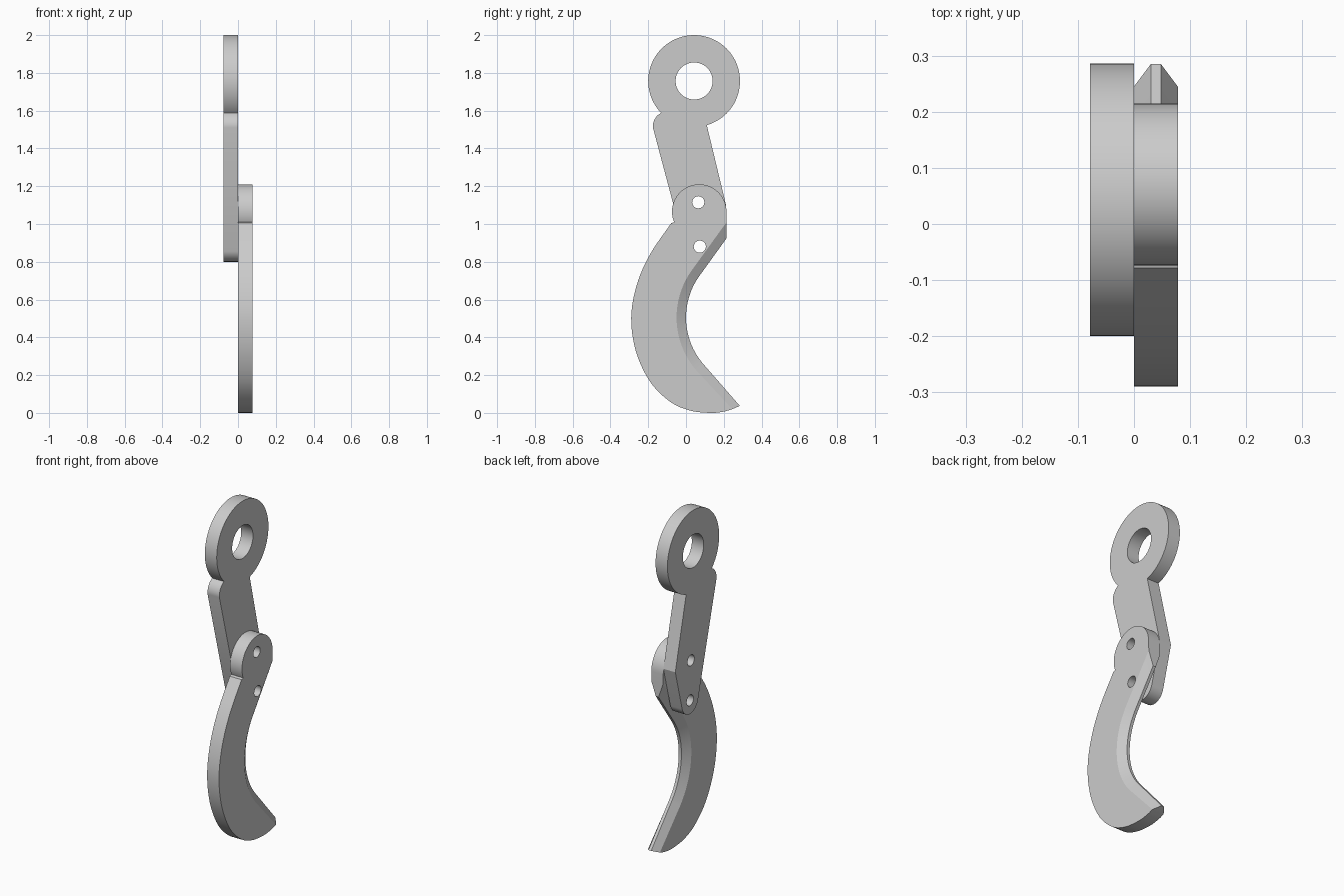
import bpy, bmesh
from math import sin, cos, radians
from mathutils import Vector

old = bpy.data.objects.get("Cube")
if old:
    bpy.data.objects.remove(old, do_unlink=True)

steel = bpy.data.materials.new("grey_steel")
steel.use_nodes = True
GREY = (0.6, 0.6, 0.6, 1)
steel.diffuse_color = GREY
steel.node_tree.nodes["Principled BSDF"].inputs["Base Color"].default_value = GREY

THICK = 0.078
PIVOTS = [(0.065, 1.115), (0.073, 0.88)]


def arc(centre, r, start, end, n):
    """Points (y, z) along a circular arc, angles in degrees."""
    angles = [radians(start + (end - start) * i / n) for i in range(n + 1)]
    return [(centre[0] + r * cos(a), centre[1] + r * sin(a)) for a in angles]


def spline(points, n=6):
    """Smooth curve through the points (Catmull-Rom)."""
    p = [Vector(q) for q in points]
    p = [2 * p[0] - p[1]] + p + [2 * p[-1] - p[-2]]
    out = []
    for a, b, c, d in zip(p, p[1:], p[2:], p[3:]):
        for i in range(n):
            t = i / n
            out.append((b * 2 + (c - a) * t + (a * 2 - b * 5 + c * 4 - d) * t * t
                        + (b * 3 - a - c * 3 + d) * t ** 3) / 2)
    return [tuple(q) for q in out] + [tuple(points[-1])]


def layer(bm, points, x):
    return [bm.verts.new((x, y, z)) for y, z in points]


def strip(bm, a, b):
    """Quads between two equally long rows of vertices."""
    for i in range(len(a) - 1):
        bm.faces.new((a[i], a[i + 1], b[i + 1], b[i]))


def finish(bm, name, holes):
    """Turn the solid into an object and drill its round holes."""
    bmesh.ops.recalc_face_normals(bm, faces=bm.faces)
    mesh = bpy.data.meshes.new(name)
    bm.to_mesh(mesh)
    bm.free()
    obj = bpy.data.objects.new(name, mesh)
    bpy.context.collection.objects.link(obj)
    mesh.materials.append(steel)
    for i, (y, z, r) in enumerate(holes):
        bpy.ops.mesh.primitive_cylinder_add(vertices=48, radius=r, depth=0.5,
                                            location=(0, y, z), rotation=(0, radians(90), 0))
        cutter = bpy.context.object
        cutter.name = f"{name}_drill_{i + 1}"
        cutter.data.materials.append(steel)
        mod = obj.modifiers.new(f"hole_{i + 1}", 'BOOLEAN')
        mod.object = cutter
        mod.solver = 'EXACT'
        bpy.ops.object.select_all(action='DESELECT')
        obj.select_set(True)
        bpy.context.view_layer.objects.active = obj
        bpy.ops.object.modifier_apply(modifier=mod.name)
        bpy.data.objects.remove(cutter, do_unlink=True)
    bpy.ops.object.shade_smooth_by_angle(angle=radians(25))


# Ring arm: eye ring, shoulder and tapered shank in one plate
outline = arc((0.043, 1.757), 0.243, -74, 224, 72)
outline += [(-0.152, 1.575), (-0.168, 1.552), (-0.175, 1.53), (-0.175, 1.51)]
outline += arc((0.073, 0.877), 0.077, 195, 345, 24)
outline += [(0.212, 1.1)]
bm = bmesh.new()
near, far = layer(bm, outline, -THICK), layer(bm, outline, 0)
bm.faces.new(near)
bm.faces.new(far)
strip(bm, near + near[:1], far + far[:1])
finish(bm, "ring_arm", [(0.043, 1.757, 0.098)] + [(y, z, 0.032) for y, z in PIVOTS])

# Hooked blade: rounded head, curved back, double-bevelled inner edge
edge = [(0.215, 0.925)] + arc((0.377, 0.505), 0.377, 144, 220.5, 28) + [(0.285, 0.037)]
bevel = [(0.215, 1.01)] + arc((0.377, 0.505), 0.427, 144, 220.5, 28) + [(0.245, 0.02)]
head = arc((0.07, 1.066), 0.144, 0, 203, 40)
back = spline([(-0.078, 1.005), (-0.19, 0.84), (-0.26, 0.68), (-0.29, 0.505),
               (-0.265, 0.325), (-0.19, 0.165), (-0.085, 0.06), (0.02, 0.013),
               (0.13, 0), (0.2, 0.007), bevel[-1]])
rim = head + back[:-1]
bm = bmesh.new()
sides = []
for x, lip in ((0, 0.03), (THICK, 0.048)):
    b, r, e = layer(bm, bevel, x), layer(bm, rim, x), layer(bm, edge, lip)
    bm.faces.new(b[:1] + r + b[:0:-1])
    strip(bm, b, e)
    sides.append((b, r, e))
(b0, r0, e0), (b1, r1, e1) = sides
strip(bm, b0[:1] + r0 + b0[-1:], b1[:1] + r1 + b1[-1:])
strip(bm, e0, e1)
for end in (0, -1):
    bm.faces.new((b0[end], b1[end], e1[end], e0[end]))
finish(bm, "hooked_blade", [(y, z, 0.032) for y, z in PIVOTS])
